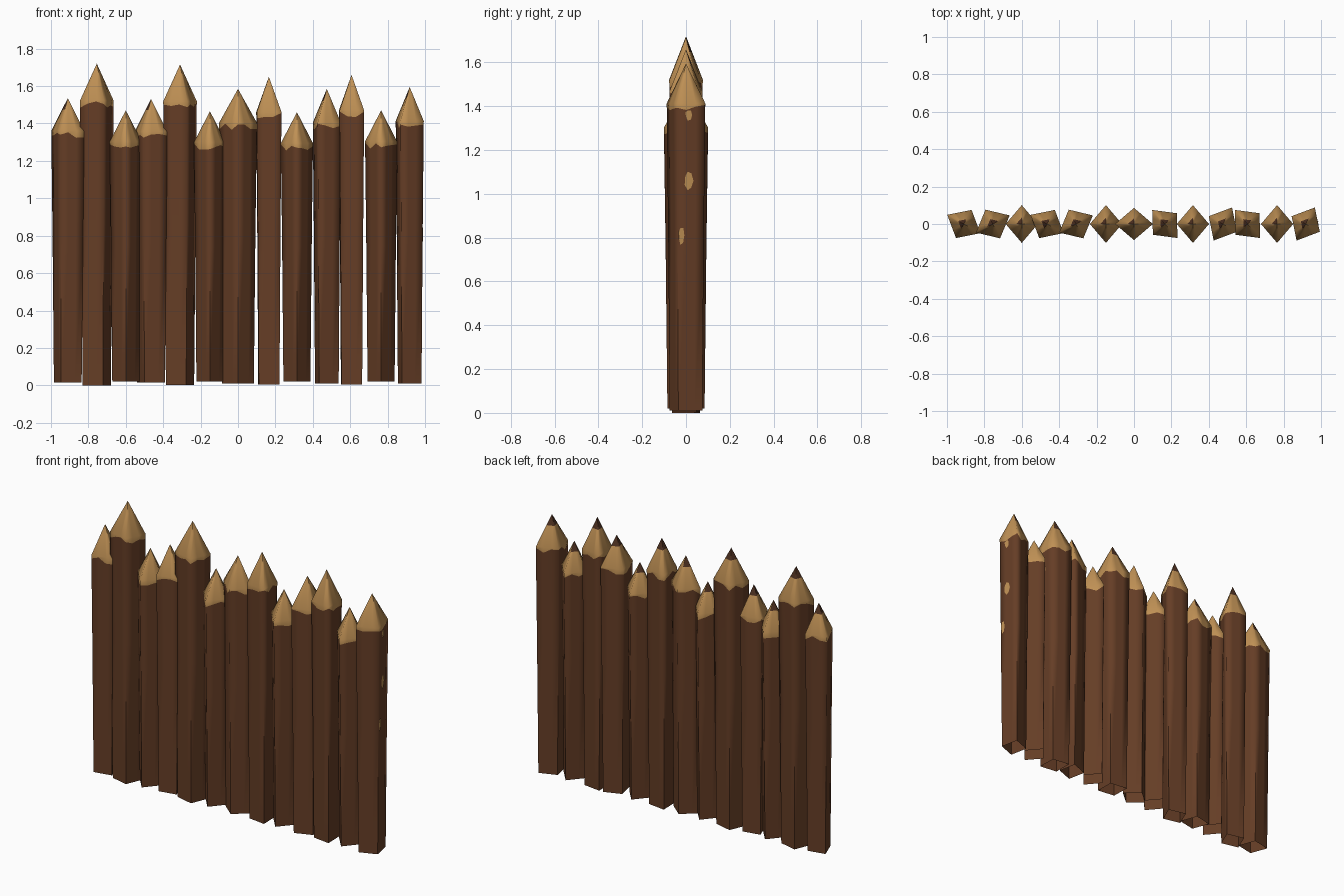
import bpy, bmesh, math, random
from mathutils import Vector, Matrix

if "Cube" in bpy.data.objects:
    bpy.data.objects.remove(bpy.data.objects["Cube"])

random.seed(4)


def material(name, rgb):
    m = bpy.data.materials.new(name)
    m.diffuse_color = (*rgb, 1)
    m.use_nodes = True
    m.node_tree.nodes["Principled BSDF"].inputs["Base Color"].default_value = m.diffuse_color
    return m


bark = material("brown bark", (0.13, 0.047, 0.019))
wood = material("cut wood", (0.52, 0.28, 0.09))
dark = material("dark tip", (0.075, 0.03, 0.015))

LONG, SHORT, N = 0.101, 0.086, 3     # half diagonals of the section, segments per side


def section(scale, angle):
    """Rhombus outline, each side split into N segments."""
    corners = [Vector((SHORT, 0)), Vector((0, LONG)), Vector((-SHORT, 0)), Vector((0, -LONG))]
    turn = Matrix.Rotation(angle, 2)
    return [turn @ corners[i].lerp(corners[(i + 1) % 4], k / N) * scale
            for i in range(4) for k in range(N)]


def stake(name, x, top, degrees):
    bottom = max(0.0, 0.02 - (top - 1.47) * 0.08)
    height = top - bottom
    shoulder = bottom + height * 0.885
    mid = bottom + height * 0.5
    angle = math.radians(degrees)
    bm = bmesh.new()

    def ring(z, scale, jag=0.0):
        return [bm.verts.new((p.x, p.y, z - random.random() * jag))
                for p in section(scale, angle)]

    # tapered shaft, ragged bark edge, shoulder and tip; the foot is open
    rings = [ring(bottom, 0.84), ring(mid, 0.92), ring(shoulder - 0.004, 0.995, 0.035),
             ring(shoulder, 1.0), ring(shoulder + (top - shoulder) * 0.66, 0.34)]
    apex = bm.verts.new((0, 0, top))
    count = 4 * N
    for level, lower in enumerate(rings):
        for i in range(count):
            j = (i + 1) % count
            if level < 4:
                upper = rings[level + 1]
                f = bm.faces.new((lower[i], lower[j], upper[j], upper[i]))
            else:
                f = bm.faces.new((lower[i], lower[j], apex))
            f.smooth = True
            f.normal_update()
            f.material_index = 0 if level < 2 else 1
            # weathered point on the back left side
            if level == 4 and f.normal.y - f.normal.x > 0.3:
                f.material_index = 2
    # crisp corners on the lower shaft and at the point
    for i in range(0, count, N):
        bm.edges.get((rings[0][i], rings[1][i])).smooth = False
        bm.edges.get((rings[4][i], apex)).smooth = False
    me = bpy.data.meshes.new(name)
    bm.to_mesh(me)
    bm.free()
    for m in (bark, wood, dark):
        me.materials.append(m)
    ob = bpy.data.objects.new(name, me)
    ob.location.x = x
    bpy.context.collection.objects.link(ob)


# position, height and turn of every stake
stakes = [(-0.91, 1.535, 61), (-0.755, 1.72, -63), (-0.6, 1.47, 0), (-0.465, 1.53, 61),
          (-0.31, 1.715, -63), (-0.15, 1.465, 0), (0.0, 1.585, 90), (0.165, 1.65, 42),
          (0.315, 1.46, 0), (0.475, 1.585, -29), (0.607, 1.66, 42), (0.765, 1.47, 0),
          (0.918, 1.595, -29)]
for i, s in enumerate(stakes):
    stake(f"stake_{i + 1}", *s)


# small bare patches on the end stake
def chip(name, y, z, w, h):
    x0, top, deg = stakes[-1]
    t = z / (top * 0.885)
    a, b = [Matrix.Rotation(math.radians(deg), 2) @ v * (0.84 + 0.16 * t)
            for v in (Vector((SHORT, 0)), Vector((0, LONG)))]
    bm = bmesh.new()
    loop = []
    for k in range(7):
        ang = k * math.tau / 7
        r = random.uniform(0.75, 1.1)
        py = y + math.cos(ang) * w * r
        px = a.x + (b.x - a.x) * (py - a.y) / (b.y - a.y)
        dz = math.sin(ang) * h * r
        loop.append(bm.verts.new((x0 + px + 0.003 + dz * 0.01, py, z + dz)))
    bm.faces.new(loop)
    me = bpy.data.meshes.new(name)
    bm.to_mesh(me)
    bm.free()
    me.materials.append(wood)
    bpy.context.collection.objects.link(bpy.data.objects.new(name, me))


for i, c in enumerate([(0.012, 1.36, 0.016, 0.025), (0.012, 1.06, 0.02, 0.042),
                       (-0.022, 0.81, 0.015, 0.042)]):
    chip(f"bare_patch_{i + 1}", *c)
